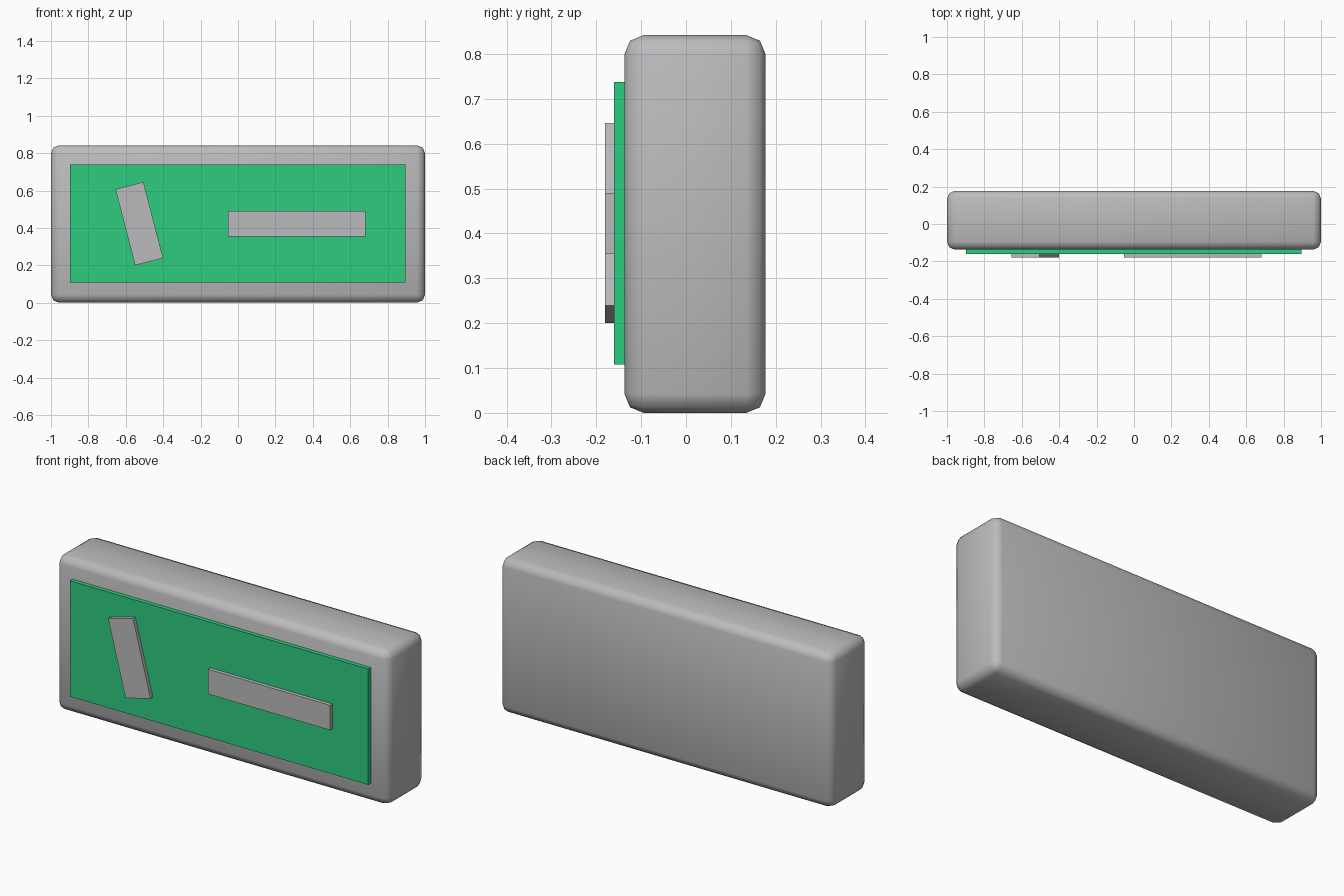
import bpy
import math

cube = bpy.data.objects.get("Cube")
if cube:
    bpy.data.objects.remove(cube, do_unlink=True)


def make_material(name, rgb):
    mat = bpy.data.materials.new(name)
    mat.use_nodes = True
    mat.diffuse_color = (*rgb, 1)
    mat.node_tree.nodes["Principled BSDF"].inputs["Base Color"].default_value = (*rgb, 1)
    return mat


def box(name, mat, centre, size, tilt=0):
    """Box with its size applied, tilted about the front-to-back axis."""
    bpy.ops.mesh.primitive_cube_add(size=1, location=centre)
    obj = bpy.context.object
    obj.name = name
    obj.scale = size
    bpy.ops.object.transform_apply(location=False, rotation=False, scale=True)
    obj.rotation_euler.y = math.radians(tilt)
    obj.data.materials.append(mat)
    return obj


grey = make_material("light grey", (0.5, 0.5, 0.51))
green = make_material("bright green", (0.027, 0.604, 0.212))

# Rounded casing
casing = box("casing", grey, (0, 0.02, 0.421), (2, 0.315, 0.842))
bevel = casing.modifiers.new("rounded edges", "BEVEL")
bevel.width = 0.043
bevel.segments = 2
casing.data.shade_smooth()

# Raised front panel
box("front_panel", green, (-0.002, -0.145, 0.423), (1.795, 0.03, 0.63))

# Bars on the panel: one level, one leaning
box("level_bar", grey, (0.313, -0.165, 0.423), (0.735, 0.03, 0.135))
box("leaning_bar", grey, (-0.528, -0.165, 0.423), (0.155, 0.03, 0.42), tilt=-14.5)
